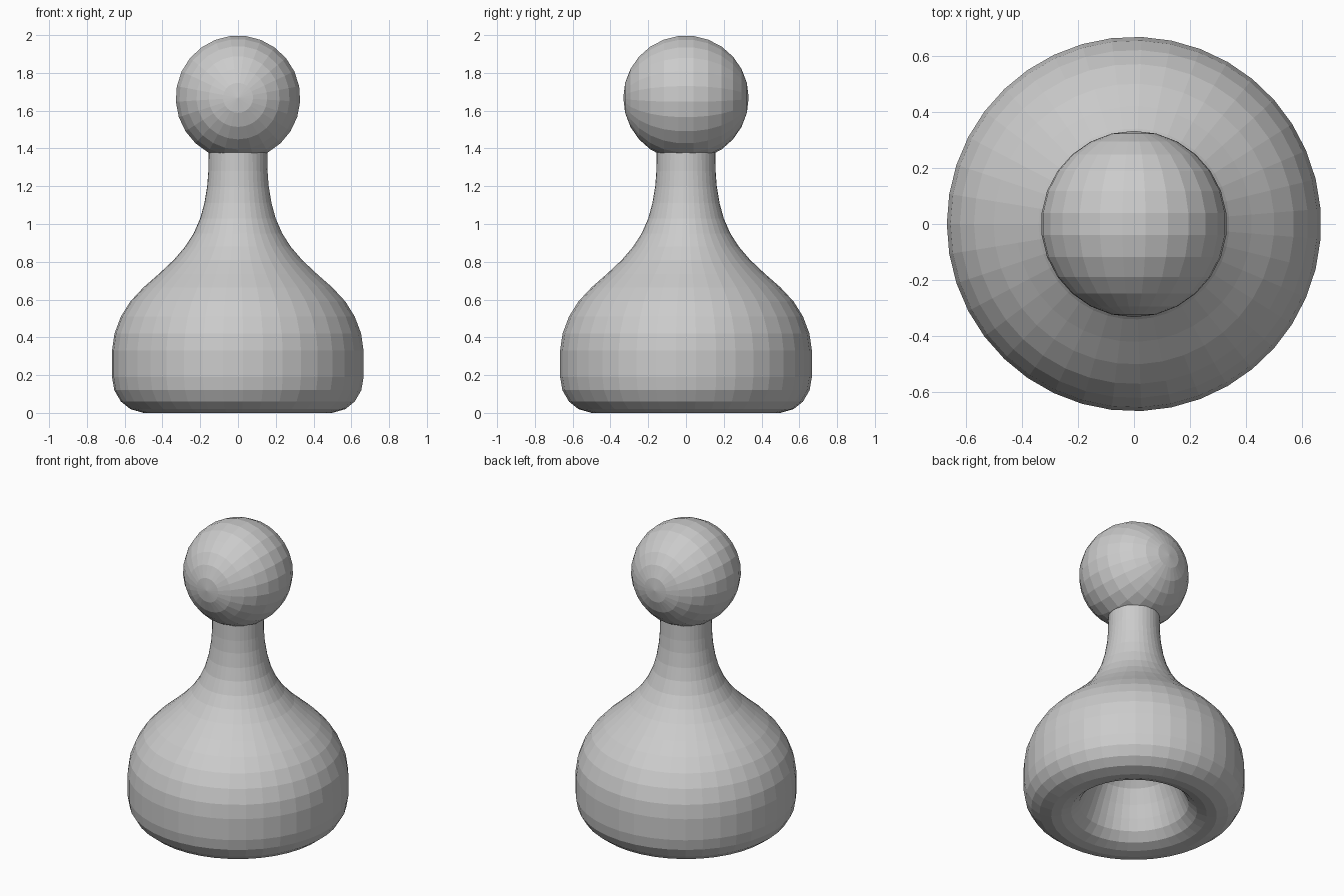
import bpy, bmesh, math
from mathutils import Matrix

cube = bpy.data.objects.get("Cube")
if cube:
    bpy.data.objects.remove(cube, do_unlink=True)

grey = bpy.data.materials.new("plain grey")
grey.use_nodes = True
colour = (0.6, 0.6, 0.6, 1)
grey.diffuse_color = colour
grey.node_tree.nodes["Principled BSDF"].inputs["Base Color"].default_value = colour


def finish(name, bm):
    """Turn a bmesh into a flat-shaded grey object."""
    bmesh.ops.recalc_face_normals(bm, faces=bm.faces)
    mesh = bpy.data.meshes.new(name)
    bm.to_mesh(mesh)
    bm.free()
    mesh.materials.append(grey)
    obj = bpy.data.objects.new(name, mesh)
    bpy.context.collection.objects.link(obj)
    return obj


def lathe(name, profile, sides):
    """Spin an (r, z) profile about z, with a corner on -x."""
    bm = bmesh.new()
    verts = [bm.verts.new((-r, 0, z)) for r, z in profile]
    edges = [bm.edges.new(pair) for pair in zip(verts, verts[1:])]
    bmesh.ops.spin(bm, geom=verts + edges, cent=(0, 0, 0), axis=(0, 0, 1),
                   angle=math.tau, steps=sides, use_merge=True)
    bmesh.ops.remove_doubles(bm, verts=bm.verts, dist=0.0005)
    return finish(name, bm)


# Bell-shaped body: hollow underside, rounded foot, shoulder and neck
body_profile = [
    (0, 0.46), (0.09, 0.44), (0.17, 0.39), (0.23, 0.32), (0.27, 0.23),
    (0.30, 0.15), (0.33, 0.08), (0.38, 0.03), (0.44, 0.007), (0.50, 0),
    (0.57, 0.02), (0.62, 0.06), (0.655, 0.12), (0.667, 0.19), (0.667, 0.33),
    (0.654, 0.42), (0.62, 0.51), (0.57, 0.59), (0.50, 0.665), (0.42, 0.735),
    (0.34, 0.81), (0.28, 0.88), (0.235, 0.95), (0.20, 1.03), (0.178, 1.11),
    (0.163, 1.20), (0.157, 1.28), (0.155, 1.40),
]
lathe("body", body_profile, 39)

# Ball head, with its poles on the front and back
bm = bmesh.new()
bmesh.ops.create_uvsphere(bm, u_segments=25, v_segments=13, radius=0.332)
bmesh.ops.transform(bm, verts=bm.verts, matrix=Matrix.Translation((0, 0, 1.668))
                    @ Matrix.Rotation(math.pi / 2, 4, "X")
                    @ Matrix.Rotation(math.pi, 4, "Z"))
finish("head", bm)
